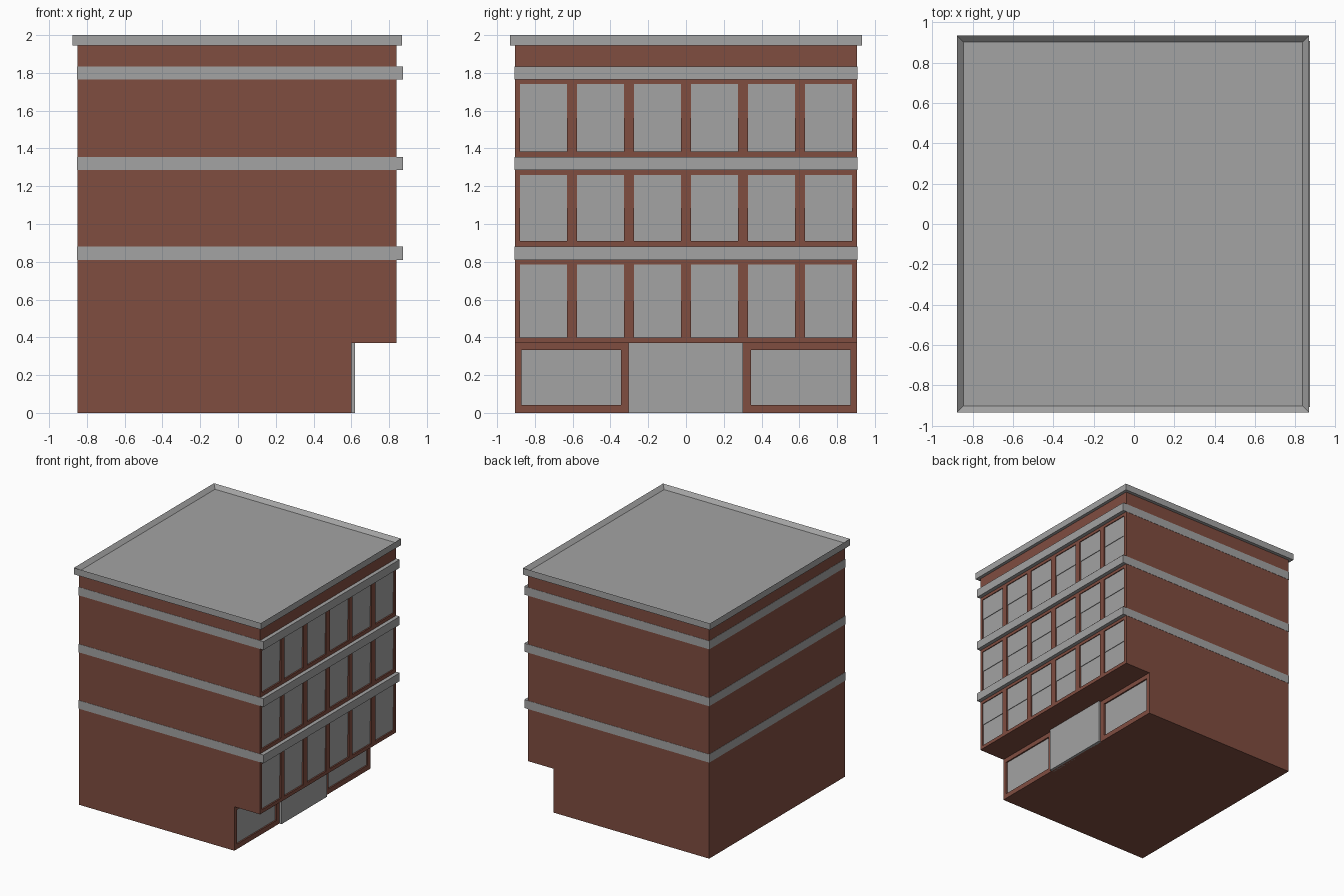
import bpy
import bmesh

cube = bpy.data.objects.get("Cube")
if cube:
    bpy.data.objects.remove(cube, do_unlink=True)


def material(name, rgb):
    m = bpy.data.materials.new(name)
    m.use_nodes = True
    m.diffuse_color = (*rgb, 1)
    m.node_tree.nodes["Principled BSDF"].inputs["Base Color"].default_value = (*rgb, 1)
    return m


BRICK = material("red brick", (0.216, 0.074, 0.051))
STONE = material("grey stone", (0.367, 0.367, 0.367))

BACK, FACADE, SHOP, SIDE = -0.85, 0.84, 0.60, 0.905
OVERHANG, TOP = 0.37, 1.945


def finish(bm, name, *mats):
    mesh = bpy.data.meshes.new(name)
    bm.normal_update()
    bm.to_mesh(mesh)
    bm.free()
    for m in mats:
        mesh.materials.append(m)
    ob = bpy.data.objects.new(name, mesh)
    bpy.context.collection.objects.link(ob)
    return ob


def box(name, x, y, z, mat):
    bm = bmesh.new()
    bmesh.ops.create_cube(bm, size=1)
    for v in bm.verts:
        v.co = [r[0] if c < 0 else r[1] for c, r in zip(v.co, (x, y, z))]
    return finish(bm, name, mat)


def rect(bm, x, y, z):
    return [bm.verts.new((x, a, b)) for a, b in
            ((y[0], z[0]), (y[1], z[0]), (y[1], z[1]), (y[0], z[1]))]


def ring(bm, outer, inner):
    for i in range(4):
        j = (i + 1) % 4
        bm.faces.new((outer[i], outer[j], inner[j], inner[i]))


def bay(bm, x, y, z, wy, wz, depth, sashes=1):
    """Brick surround with a shallow recessed opening and grey panes."""
    mouth = rect(bm, x, wy, wz)
    ring(bm, rect(bm, x, y, z), mouth)
    ring(bm, mouth, rect(bm, x - depth, wy, wz))
    step = (wz[1] - wz[0]) / sashes
    for s in range(sashes):
        # the upper sash sits slightly in front of the lower one
        z0 = wz[0] + s * step
        px = x - depth + 0.005 * s
        pane = bm.faces.new(rect(bm, px, wy, (z0, z0 + step)))
        pane.material_index = 1
        if s:
            bm.faces.new([bm.verts.new(p) for p in (
                (px, wy[0], z0), (x - depth, wy[0], z0),
                (x - depth, wy[1], z0), (px, wy[1], z0))]).material_index = 1


# Brick shell: stepped profile swept along y, facade sides left open
bm = bmesh.new()
profile = [(BACK, 0), (SHOP, 0), (SHOP, OVERHANG),
           (FACADE, OVERHANG), (FACADE, TOP), (BACK, TOP)]
front = [bm.verts.new((x, -SIDE, z)) for x, z in profile]
rear = [bm.verts.new((x, SIDE, z)) for x, z in profile]
bm.faces.new(front)
bm.faces.new(rear[::-1])
for i in range(len(profile)):
    j = (i + 1) % len(profile)
    if i not in (1, 3):
        bm.faces.new((front[j], front[i], rear[i], rear[j]))
finish(bm, "brick_shell", BRICK)

# Upper facade: three rows of six windows, plus the plain parapet strip
bm = bmesh.new()
ROWS = [((0.37, 0.845), (0.40, 0.785)),
        ((0.845, 1.32), (0.91, 1.26)),
        ((1.32, 1.80), (1.385, 1.74))]
pitch = 2 * SIDE / 6
for z, wz in ROWS:
    for i in range(6):
        y0 = -SIDE + i * pitch
        mid = (i - 2.5) * 0.302
        bay(bm, FACADE, (y0, y0 + pitch), z, (mid - 0.125, mid + 0.125), wz, 0.012, 2)
bm.faces.new(rect(bm, FACADE, (-SIDE, SIDE), (1.80, TOP)))
finish(bm, "window_wall", BRICK, STONE)

# Ground floor: a shop window either side of the entrance
bm = bmesh.new()
for y, wy in (((-SIDE, -0.30), (-0.87, -0.345)), ((0.30, SIDE), (0.345, 0.87))):
    bay(bm, SHOP, y, (0, OVERHANG), wy, (0.042, 0.332), 0.012)
finish(bm, "shop_front", BRICK, STONE)
box("entrance_panel", (SHOP - 0.02, SHOP + 0.02), (-0.305, 0.302), (0, OVERHANG), STONE)

# Floor bands: flush round the building, projecting as ledges on the facade
for i, z in enumerate((0.81, 1.285, 1.765)):
    box(f"floor_band_{i + 1}", (BACK - 0.002, 0.873),
        (-SIDE - 0.002, SIDE + 0.002), (z, z + 0.07), STONE)

# Roof slab with a raised rim
roof = box("roof_cornice", (-0.877, 0.867), (-0.933, 0.933), (TOP, 2.0), STONE)
bm = bmesh.new()
bm.from_mesh(roof.data)
bm.normal_update()
top = max(bm.faces, key=lambda f: f.calc_center_median().z)
bmesh.ops.inset_region(bm, faces=[top], thickness=0.045)
for v in top.verts:
    v.co.z -= 0.03
bm.to_mesh(roof.data)
bm.free()
